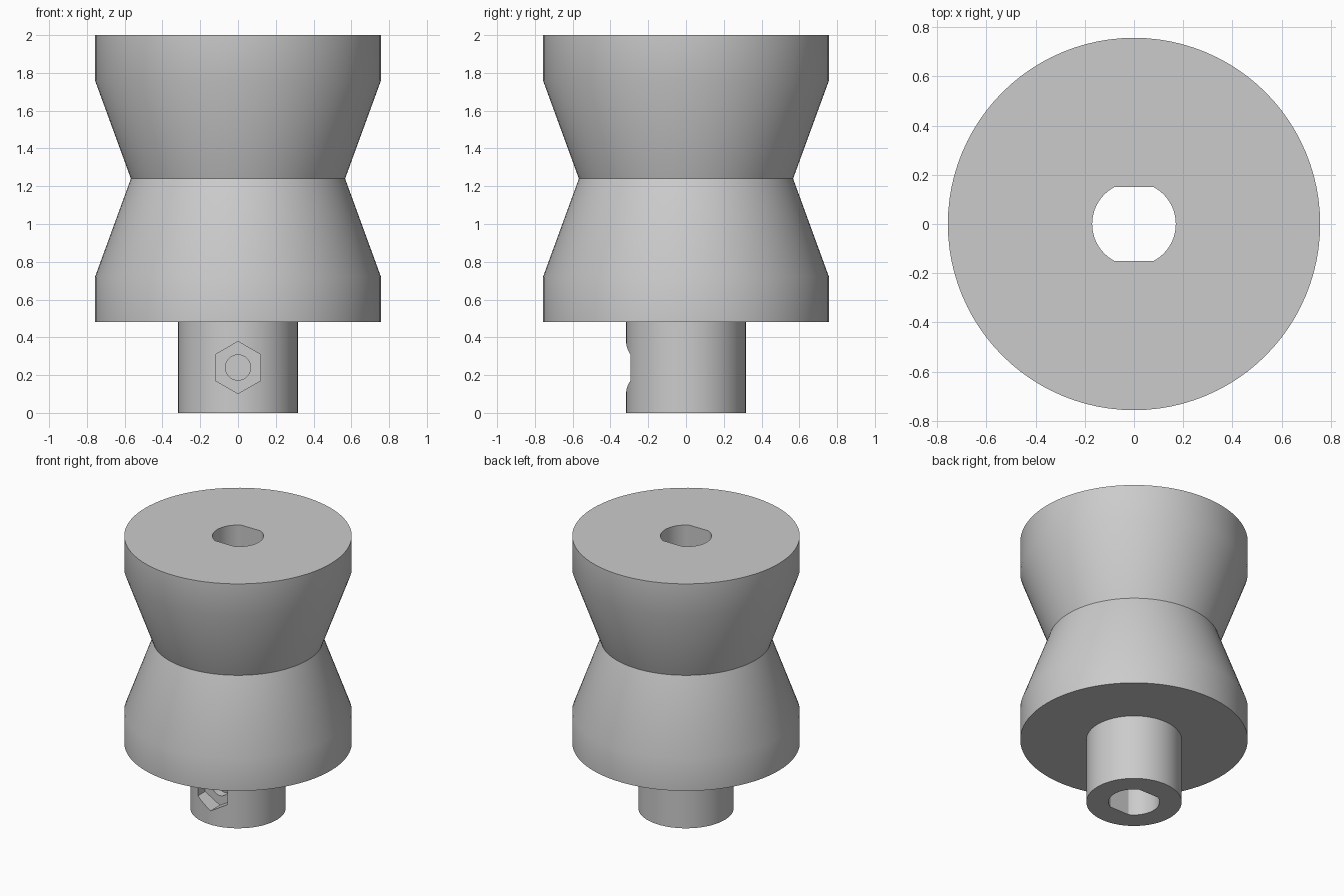
import bpy, bmesh
from math import cos, sin, pi
from mathutils import Matrix, Vector

if "Cube" in bpy.data.objects:
    bpy.data.objects.remove(bpy.data.objects["Cube"])

SIDES = 96
grey = bpy.data.materials.new("light grey")
grey.use_nodes = True
colour = (0.6, 0.6, 0.6, 1)
grey.diffuse_color = colour
grey.node_tree.nodes["Principled BSDF"].inputs["Base Color"].default_value = colour


def make_object(name, bm):
    bmesh.ops.recalc_face_normals(bm, faces=bm.faces)
    mesh = bpy.data.meshes.new(name)
    bm.to_mesh(mesh)
    bm.free()
    mesh.materials.append(grey)
    obj = bpy.data.objects.new(name, mesh)
    bpy.context.collection.objects.link(obj)
    return obj


def lathe(name, profile):
    """Closed solid of revolution from (radius, height) points."""
    bm = bmesh.new()
    rings = [[bm.verts.new((r * cos(2 * pi * i / SIDES), r * sin(2 * pi * i / SIDES), z))
              for i in range(SIDES)] for r, z in profile]
    for low, high in zip(rings, rings[1:]):
        for i in range(SIDES):
            j = (i + 1) % SIDES
            bm.faces.new((low[i], low[j], high[j], high[i]))
    bm.faces.new(rings[0])
    bm.faces.new(rings[-1])
    return make_object(name, bm)


def prism(name, outline, start, end, matrix=Matrix()):
    """Outline extruded along local z, then placed by the matrix."""
    bm = bmesh.new()
    face = bm.faces.new([bm.verts.new((x, y, start)) for x, y in outline])
    top = bmesh.ops.extrude_face_region(bm, geom=[face])["geom"]
    moved = [v for v in top if isinstance(v, bmesh.types.BMVert)]
    bmesh.ops.translate(bm, verts=moved, vec=Vector((0, 0, end - start)))
    bm.transform(matrix)
    obj = make_object(name, bm)
    obj.hide_render = True
    return obj


def circle(radius, sides, turn=0.0):
    return [(radius * cos(turn + 2 * pi * i / sides), radius * sin(turn + 2 * pi * i / sides))
            for i in range(sides)]


# Waisted drum on a narrow shaft collar
spool = lathe("spool_body", [(0.317, 0), (0.317, 0.48), (0.757, 0.48), (0.757, 0.72),
                             (0.567, 1.24), (0.757, 1.76), (0.757, 2)])

# Bore with two flats, running all the way through
bore = [(x, max(-0.15, min(0.15, y))) for x, y in circle(0.17, 64)]
# Local z of the side cutters points toward the front
to_front = Matrix.Translation((0, 0, 0.24)) @ Matrix.Rotation(pi / 2, 4, 'X')
cutters = [
    prism("shaft_bore", bore, -0.1, 2.1),
    prism("nut_pocket", circle(0.138, 6, pi / 2), 0.21, 0.5, to_front),
    prism("screw_hole", circle(0.067, 32), 0.05, 0.4, to_front),
]

bpy.context.view_layer.objects.active = spool
spool.select_set(True)
for cutter in cutters:
    cut = spool.modifiers.new(cutter.name, 'BOOLEAN')
    cut.operation = 'DIFFERENCE'
    cut.solver = 'EXACT'
    cut.object = cutter
    bpy.ops.object.modifier_apply(modifier=cut.name)
    bpy.data.objects.remove(cutter)

bpy.ops.object.shade_smooth_by_angle(angle=pi / 6)
